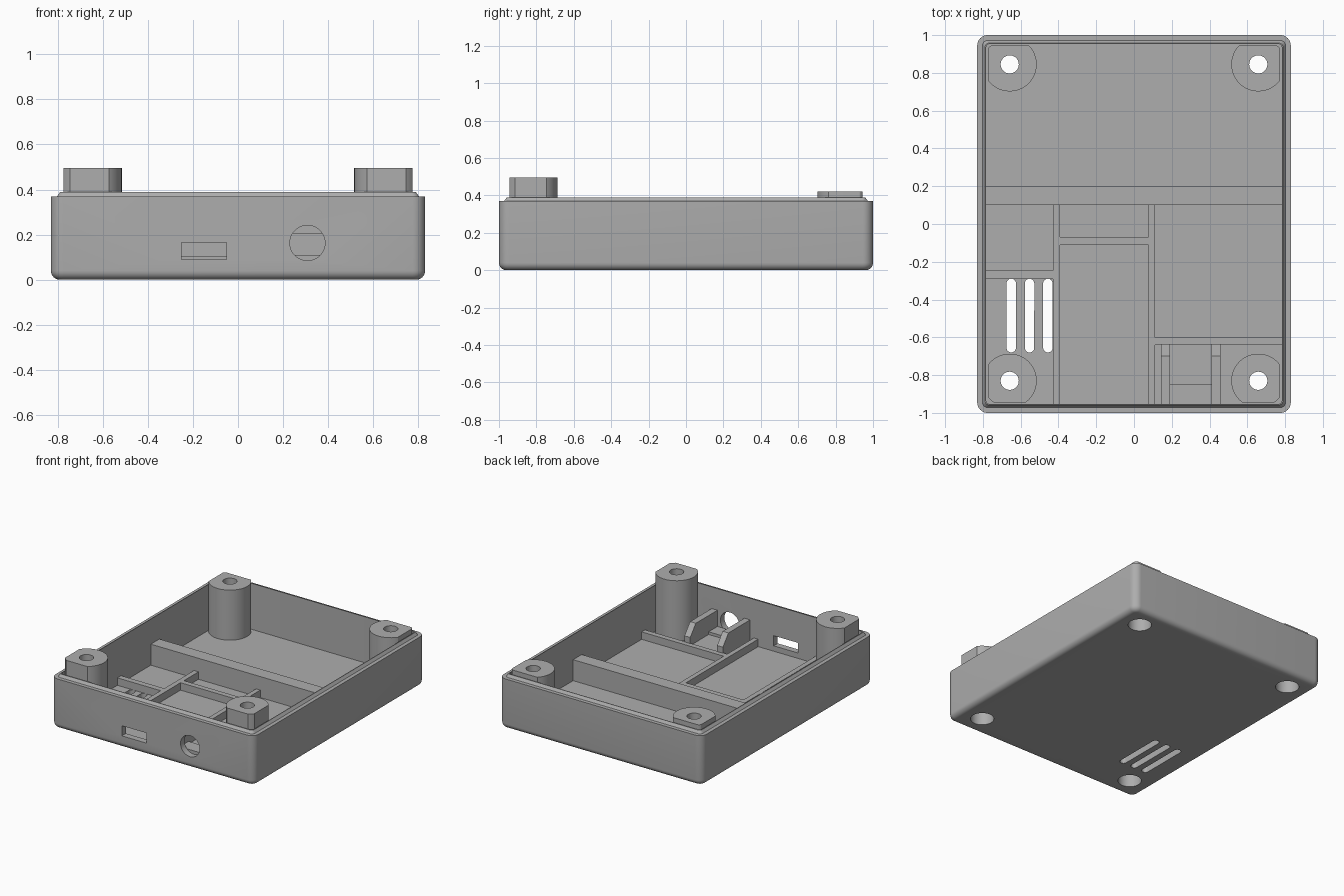
import bpy, bmesh, math
from mathutils import Matrix

cube = bpy.data.objects.get("Cube")
if cube:
    bpy.data.objects.remove(cube, do_unlink=True)

grey = bpy.data.materials.new("plain grey plastic")
grey.use_nodes = True
GREY = (0.42, 0.42, 0.42, 1)
grey.diffuse_color = GREY
grey.node_tree.nodes["Principled BSDF"].inputs["Base Color"].default_value = GREY

HX, HY, CORNER = 0.83, 1.0, 0.055
FLOOR, RIB_TOP = 0.05, 0.105


def finish(name, bm):
    bmesh.ops.recalc_face_normals(bm, faces=bm.faces)
    mesh = bpy.data.meshes.new(name)
    bm.to_mesh(mesh)
    bm.free()
    mesh.materials.append(grey)
    obj = bpy.data.objects.new(name, mesh)
    bpy.context.collection.objects.link(obj)
    return obj


def loft(name, levels):
    """Skin rounded rectangles given as (inset, z), closed at both ends."""
    bm = bmesh.new()
    rings = []
    for inset, z in levels:
        r = max(CORNER - inset, 0.02)
        cx, cy = HX - inset - r, HY - inset - r
        ring = []
        for q, (sx, sy) in enumerate([(1, 1), (-1, 1), (-1, -1), (1, -1)]):
            for i in range(9):
                a = (q + i / 8) * math.pi / 2
                ring.append(bm.verts.new((sx * cx + r * math.cos(a), sy * cy + r * math.sin(a), z)))
        rings.append(ring)
    for a, b in zip(rings, rings[1:]):
        for i in range(len(a)):
            j = (i + 1) % len(a)
            bm.faces.new((a[i], a[j], b[j], b[i]))
    bm.faces.new(rings[0])
    bm.faces.new(rings[-1])
    return finish(name, bm)


def box(name, x0, x1, y0, y1, z0, z1):
    bm = bmesh.new()
    bmesh.ops.create_cube(bm, size=1)
    for v in bm.verts:
        v.co = [(lo + hi) / 2 + c * (hi - lo)
                for c, lo, hi in zip(v.co, (x0, y0, z0), (x1, y1, z1))]
    return finish(name, bm)


def cylinder(name, x, y, r, z0, z1):
    bm = bmesh.new()
    bmesh.ops.create_cone(bm, cap_ends=True, segments=48, radius1=r, radius2=r, depth=z1 - z0,
                          matrix=Matrix.Translation((x, y, (z0 + z1) / 2)))
    return finish(name, bm)


def prism(name, profile, x0, x1):
    """Extrude a (y, z) profile along x."""
    bm = bmesh.new()
    face = bm.faces.new([bm.verts.new((x0, y, z)) for y, z in profile])
    out = bmesh.ops.extrude_face_region(bm, geom=[face])["geom"]
    bmesh.ops.translate(bm, vec=(x1 - x0, 0, 0),
                        verts=[g for g in out if isinstance(g, bmesh.types.BMVert)])
    return finish(name, bm)


def combine(obj, tool, operation="DIFFERENCE"):
    mod = obj.modifiers.new("cut", "BOOLEAN")
    mod.operation, mod.solver, mod.object = operation, "EXACT", tool
    bpy.context.view_layer.objects.active = obj
    bpy.ops.object.modifier_apply(modifier=mod.name)
    bpy.data.objects.remove(tool, do_unlink=True)


parts = []

# Tray: rounded underside, outer wall, stepped rim, inner wall and floor
R = 0.04
levels = [(R * (1 - math.sin(t * math.pi / 12)), R * (1 - math.cos(t * math.pi / 12))) for t in range(7)]
levels += [(0, 0.37), (0.028, 0.37), (0.042, 0.39), (0.047, 0.39), (0.047, FLOOR)]
tray = loft("tray", levels)
parts.append(tray)

# Screw posts with a narrow bore above and a wide screw recess below
for side, sx in (("left", 1), ("right", -1)):
    for end, y, top, recess in (("front", -0.83, 0.495, 0.3), ("back", 0.845, 0.42, 0.25)):
        x = sx * 0.658
        post = cylinder(f"{end}_{side}_post", x, y, 0.143, FLOOR, top)
        combine(post, loft("clip", [(0.056, 0), (0.056, 1)]), "INTERSECT")
        combine(post, cylinder("bore", x, y, 0.048, -1, 1))
        combine(post, cylinder("recess", x, y, 0.08, -1, recess))
        combine(tray, cylinder("recess", x, y, 0.08, -1, 0.2))
        parts.append(post)

# Port openings in the front wall
combine(tray, box("slot", -0.25, -0.05, -1.1, -0.9, 0.09, 0.165))
jack_hole = cylinder("jack_hole", 0, 0, 0.078, -0.1, 0.1)
jack_hole.data.transform(Matrix.Translation((0.308, -1, 0.163)) @ Matrix.Rotation(math.pi / 2, 4, "X"))
combine(tray, jack_hole)

# Rounded vent slots through the floor
for x in (-0.65, -0.553, -0.456):
    vent = cylinder("vent", x, -0.315, 0.025, -0.1, 0.2)
    for v in vent.data.vertices:
        if v.co.y < -0.3151:
            v.co.y -= 0.34
    combine(tray, vent)

# Cross wall and low ribs that frame the board pockets
IX, IY = HX - 0.047, HY - 0.047
for name, x0, x1, y0, y1, top in (
        ("cross_wall", -IX, IX, 0.1, 0.2, 0.205),
        ("right_long_rib", -0.43, -0.393, -IY, 0.1, RIB_TOP),
        ("left_long_rib", 0.077, 0.112, -IY, 0.1, RIB_TOP),
        ("vent_rib", -IX, -0.43, -0.29, -0.247, RIB_TOP),
        ("centre_rib", -0.393, 0.077, -0.11, -0.07, RIB_TOP),
        ("left_pocket_rib", 0.112, IX, -0.64, -0.6, RIB_TOP)):
    parts.append(box(name, x0, x1, y0, y1, FLOOR, top))

# Jack cradle: stepped seat between two chamfered cheeks
parts.append(prism("jack_seat", [(-IY, FLOOR), (-IY, 0.11), (-0.85, 0.11), (-0.85, 0.09),
                                 (-0.63, 0.09), (-0.63, FLOOR)], 0.19, 0.41))
for side, x0 in (("right", 0.143), ("left", 0.41)):
    parts.append(prism(f"{side}_jack_cheek", [(-IY, FLOOR), (-IY, 0.23), (-0.70, 0.23),
                                              (-0.635, 0.15), (-0.635, FLOOR)], x0, x0 + 0.047))

bpy.ops.object.select_all(action="DESELECT")
for part in parts:
    part.select_set(True)
bpy.context.view_layer.objects.active = tray
bpy.ops.object.shade_smooth_by_angle(angle=math.radians(30))
